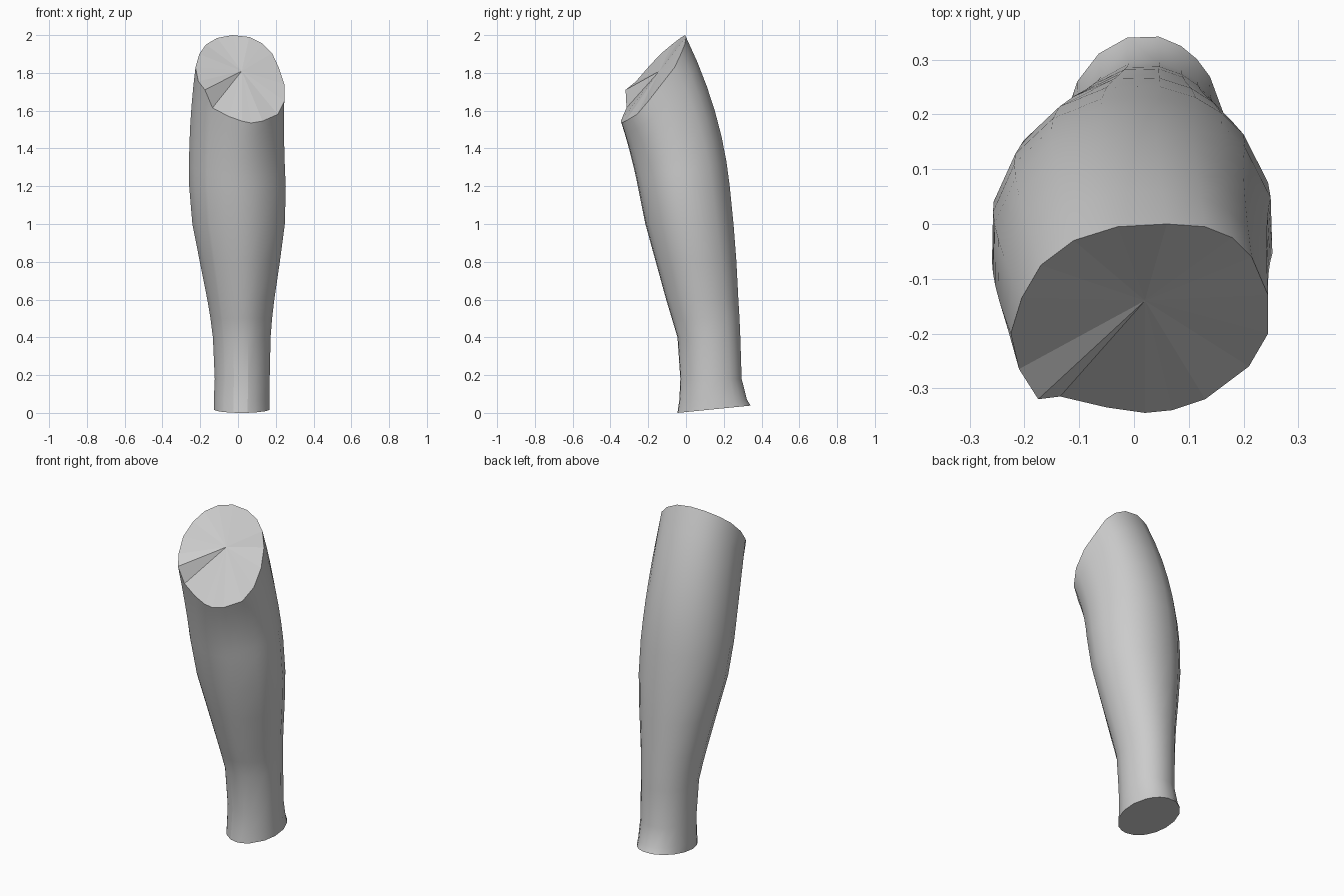
import bpy, bmesh, math
from mathutils import Vector

old = bpy.data.objects.get("Cube")
if old:
    bpy.data.objects.remove(old)

skin = bpy.data.materials.new("plain grey")
skin.use_nodes = True
GREY = (0.6, 0.6, 0.6, 1)
skin.diffuse_color = GREY
skin.node_tree.nodes["Principled BSDF"].inputs["Base Color"].default_value = GREY

# Slanted knee rim, counter-clockwise from above, with a notch at the right front
RIM = [(-.03, -.005, 2), (-.11, -.03, 1.985), (-.17, -.075, 1.95), (-.205, -.135, 1.9),
       (-.225, -.2, 1.83), (-.21, -.265, 1.755), (-.175, -.32, 1.71), (-.135, -.315, 1.615),
       (-.05, -.335, 1.57), (.02, -.345, 1.545), (.07, -.34, 1.535), (.13, -.32, 1.545),
       (.21, -.26, 1.58), (.245, -.2, 1.65), (.245, -.13, 1.74), (.215, -.06, 1.83),
       (.18, -.025, 1.905), (.13, -.005, 1.955), (.06, 0, 1.99)]
KNEE_CENTRE = (.02, -.14, 1.81)

# Shin and calf sections: height, x min, x max, y min, y max
SECTIONS = [(0, -.13, .17, -.045, .345), (.07, -.13, .17, -.035, .325),
            (.18, -.125, .17, -.03, .297), (.4, -.135, .175, -.045, .29),
            (.5, -.148, .183, -.075, .286), (.6, -.165, .195, -.105, .28),
            (.8, -.205, .225, -.16, .27), (1, -.245, .252, -.215, .255),
            (1.2, -.262, .257, -.255, .235)]

angles = [math.atan2((y + .17) / .172, (x - .02) / .235) for x, y, z in RIM]


def section_point(section, angle):
    z, x0, x1, y0, y1 = section
    return Vector(((x0 + x1) / 2 + (x1 - x0) / 2 * math.cos(angle),
                   (y0 + y1) / 2 + (y1 - y0) / 2 * math.sin(angle), z))


rings = [[section_point(s, a) for a in angles] for s in SECTIONS]

# The heel side of the sole lifts slightly
for p in rings[0]:
    p.z = max(0, p.y + .045) * .1

# Upper calf bends from the widest section to the slanted rim
STEPS = 6
for step in range(1, STEPS + 1):
    t = step / STEPS
    ring = []
    for low, mid, end in zip(rings[7], rings[8], RIM):
        end = Vector(end)
        bend = mid + (mid - low) * ((end.z - mid.z) / 2 / (mid.z - low.z))
        bend.x *= .93
        ring.append(mid * (1 - t) ** 2 + bend * 2 * t * (1 - t) + end * t * t)
    rings.append(ring)

bm = bmesh.new()
verts = [[bm.verts.new(p) for p in ring] for ring in rings]
n = len(RIM)
for lower, upper in zip(verts, verts[1:]):
    for i in range(n):
        j = (i + 1) % n
        bm.faces.new((lower[i], lower[j], upper[j], upper[i])).smooth = True

# Flat sole and faceted knee cut
bm.faces.new(verts[0][::-1])
centre = bm.verts.new(KNEE_CENTRE)
for i in range(n):
    bm.faces.new((verts[-1][i], verts[-1][(i + 1) % n], centre))
bmesh.ops.recalc_face_normals(bm, faces=bm.faces)

# Sharp borders round both cuts, and tendon creases down the ankle
for ring in (verts[0], verts[-1]):
    for i in range(n):
        bm.edges.get((ring[i], ring[(i + 1) % n])).smooth = False
for i in (8, 10):
    for k in range(3):
        bm.edges.get((verts[k][i], verts[k + 1][i])).smooth = False

mesh = bpy.data.meshes.new("lower_leg")
bm.to_mesh(mesh)
bm.free()
mesh.materials.append(skin)
leg = bpy.data.objects.new("lower_leg", mesh)
bpy.context.collection.objects.link(leg)
